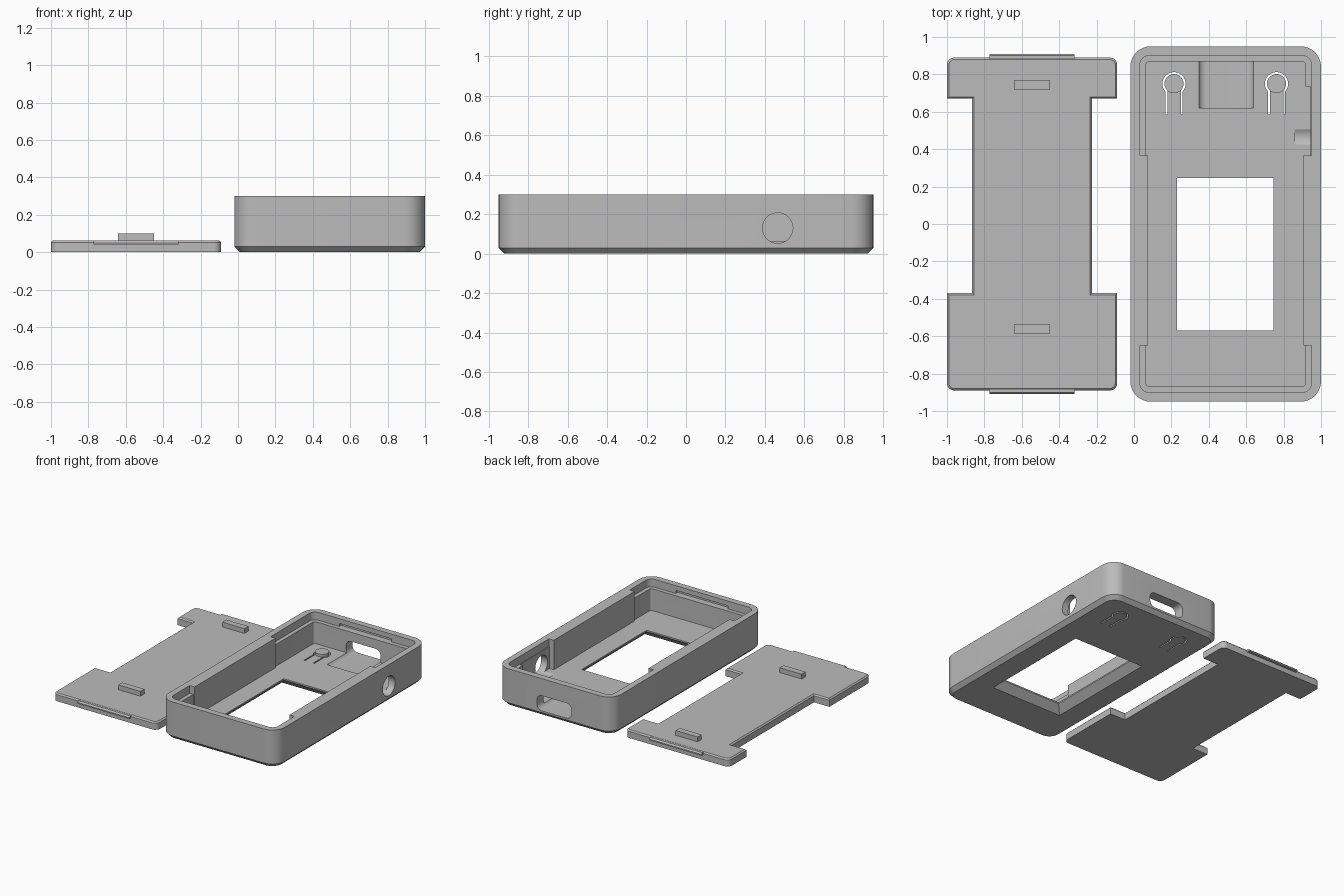
import bpy, bmesh, math

if "Cube" in bpy.data.objects:
    bpy.data.objects.remove(bpy.data.objects["Cube"])

grey = bpy.data.materials.new("matte grey")
grey.diffuse_color = (0.5, 0.5, 0.5, 1)
grey.use_nodes = True
grey.node_tree.nodes["Principled BSDF"].inputs["Base Color"].default_value = grey.diffuse_color


def loft(name, layers, place=lambda u, v, w: (u, v, w)):
    """Closed solid through matching (outline, height) layers."""
    bm = bmesh.new()
    rings = [[bm.verts.new(place(u, v, w)) for u, v in pts] for pts, w in layers]
    bm.faces.new(rings[0])
    bm.faces.new(rings[-1])
    n = len(rings[0])
    for a, b in zip(rings, rings[1:]):
        for i in range(n):
            j = (i + 1) % n
            bm.faces.new((a[i], a[j], b[j], b[i]))
    bmesh.ops.recalc_face_normals(bm, faces=bm.faces)
    me = bpy.data.meshes.new(name)
    bm.to_mesh(me)
    bm.free()
    me.materials.append(grey)
    ob = bpy.data.objects.new(name, me)
    bpy.context.collection.objects.link(ob)
    return ob


def arc(cx, cy, r, a0, a1, n=8):
    return [(cx + r * math.cos(math.radians(a0 + (a1 - a0) * i / n)),
             cy + r * math.sin(math.radians(a0 + (a1 - a0) * i / n))) for i in range(n + 1)]


def outline(cx, cy, hx, hy, r, notch=None):
    """Rounded rectangle, with optional side notches (half width, y0, y1)."""
    p = arc(cx + hx - r, cy + hy - r, r, 0, 90) + arc(cx - hx + r, cy + hy - r, r, 90, 180)
    if notch:
        nx, y0, y1 = notch
        p += [(cx - hx, y1), (cx - nx, y1), (cx - nx, y0), (cx - hx, y0)]
    p += arc(cx - hx + r, cy - hy + r, r, 180, 270) + arc(cx + hx - r, cy - hy + r, r, 270, 360)
    if notch:
        p += [(cx + hx, y0), (cx + nx, y0), (cx + nx, y1), (cx + hx, y1)]
    return p


def rect(x0, x1, y0, y1):
    return [(x0, y0), (x1, y0), (x1, y1), (x0, y1)]


def box(name, x0, x1, y0, y1, z0, z1):
    return loft(name, [(rect(x0, x1, y0, y1), z0), (rect(x0, x1, y0, y1), z1)])


def cut(ob, cutter):
    m = ob.modifiers.new("cut", 'BOOLEAN')
    m.operation, m.solver, m.object = 'DIFFERENCE', 'EXACT', cutter
    bpy.context.view_layer.objects.active = ob
    bpy.ops.object.modifier_apply(modifier=m.name)
    bpy.data.objects.remove(cutter)


CX, FLOOR, LEDGE = 0.49, 0.065, 0.238

# Case shell with chamfered underside
case = loft("case", [(outline(CX, 0, 0.48, 0.92, 0.08), 0),
                     (outline(CX, 0, 0.51, 0.95, 0.11), 0.03),
                     (outline(CX, 0, 0.51, 0.95, 0.11), 0.3)])

# Inner cavity and the wider lid recess, both narrowed along the middle
for hx, hy, r, z in ((0.428, 0.868, 0.02, FLOOR), (0.459, 0.9, 0.05, LEDGE)):
    pts = outline(CX, 0, hx, hy, r, (0.416, -0.65, 0.365))
    cut(case, loft("cavity", [(pts, z), (pts, 0.4)]))

# Side pocket with round port
cut(case, box("pocket", 0.88, 0.945, 0.365, 0.735, FLOOR, 0.4))
port = arc(0.465, 0.13, 0.077, 0, 360, 40)[:-1]
cut(case, loft("port", [(port, 0.86), (port, 1.1)], lambda u, v, w: (w, u, v)))

# Rounded connector slot through the back wall and into the floor
slot = outline(0.493, 0.104, 0.152, 0.06, 0.045)
cut(case, loft("slot", [(slot, 0.62), (slot, 1.1)], lambda u, v, w: (u, w, v)))

# Catch slots for the lid tabs
for s in (-1, 1):
    y0, y1 = sorted((s * 0.85, s * 0.922))
    cut(case, box("catch", CX - 0.23, CX + 0.23, y0, y1, LEDGE, 0.262))

# Display window, flared outward below
win, flare = rect(0.23, 0.745, -0.57, 0.245), rect(0.175, 0.8, -0.625, 0.3)
cut(case, loft("window", [(flare, -0.001), (win, 0.054), (win, 0.1)]))

# Flexible button tongues: keyhole-shaped slits with a raised disc
for i, bx in enumerate((0.214, 0.762)):
    by, tail = 0.75, 0.585
    a, b = math.degrees(math.acos(0.046 / 0.062)), math.degrees(math.acos(0.036 / 0.051))
    slit = ([(bx + 0.046, tail)] + arc(bx, by, 0.062, -a, 180 + a, 32) + [(bx - 0.046, tail)]
            + [(bx - 0.036, tail)] + arc(bx, by, 0.051, 180 + b, -b, 32) + [(bx + 0.036, tail)])
    cut(case, loft("slit", [(slit, -0.05), (slit, 0.1)]))
    disc = arc(bx, by, 0.051, 0, 360, 32)[:-1]
    loft(f"button_{i + 1}", [(disc, 0.03), (disc, 0.085)])

# Lid plate with side notches and chamfered top edge
LX, TOP, c = -0.545, 0.062, 0.01
full = outline(LX, 0, 0.455, 0.89, 0.04, (0.32, -0.37, 0.67))
small = outline(LX, 0, 0.455 - c, 0.89 - c, 0.03, (0.32 - c, -0.37 - c, 0.67 + c))
loft("lid", [(full, 0), (full, TOP - c), (small, TOP)])

# Snap tabs on both lid ends
for s, side in ((-1, "front"), (1, "back")):
    tab = [(s * y, z) for y, z in ((0.86, 0.04), (0.91, 0.04), (0.91, 0.05), (0.9, 0.061), (0.86, 0.061))]
    loft(f"tab_{side}", [(tab, LX - 0.228), (tab, LX + 0.228)], lambda u, v, w: (w, u, v))

# Ribs on the lid
for y, side in ((-0.56, "front"), (0.745, "back")):
    box(f"rib_{side}", LX - 0.097, LX + 0.097, y - 0.025, y + 0.025, 0.04, 0.1)

# Smooth the rounded corners, keep edges crisp
bpy.ops.object.select_all(action='SELECT')
bpy.context.view_layer.objects.active = case
bpy.ops.object.shade_smooth_by_angle(angle=math.radians(30))
